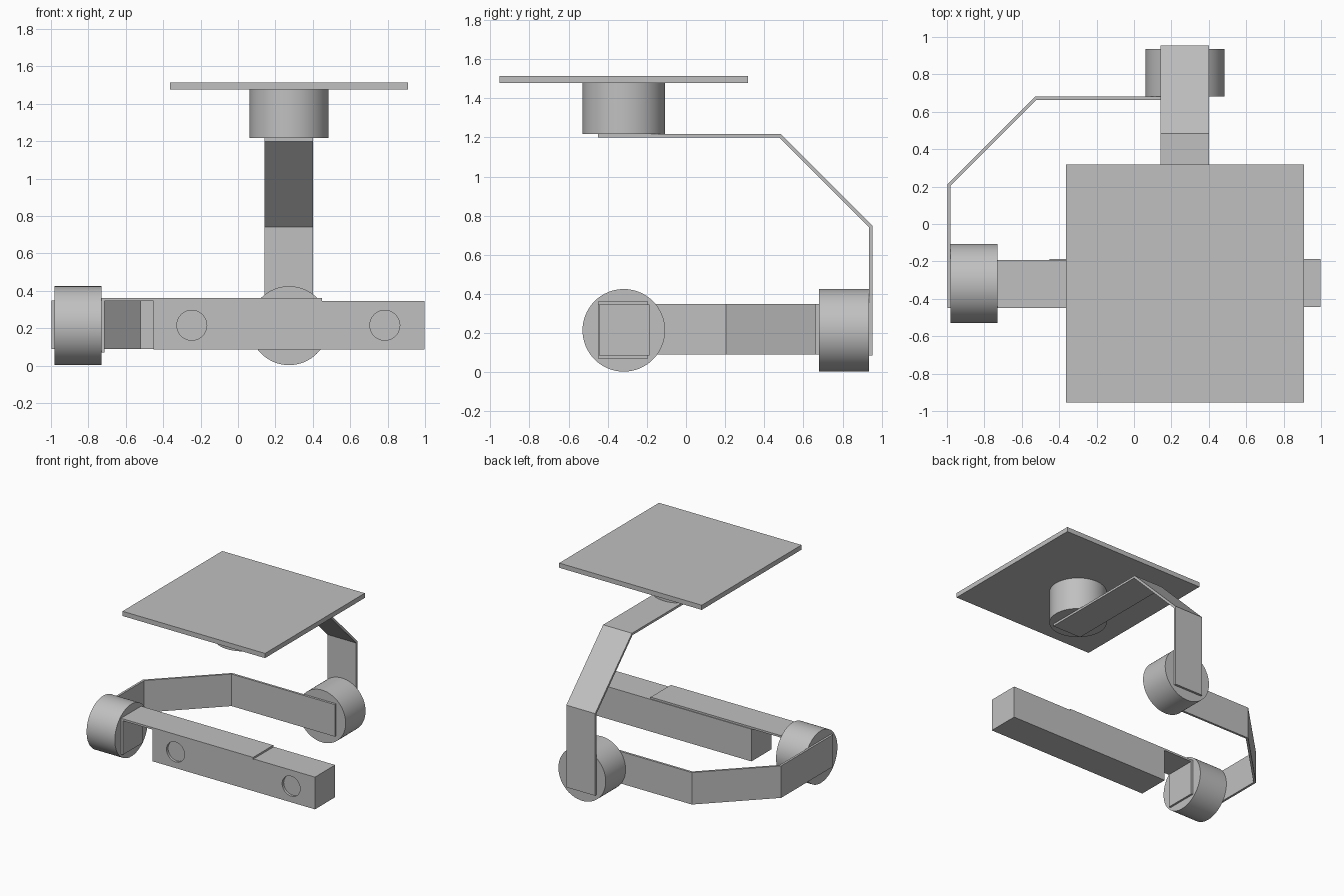
import bpy, bmesh, math
from mathutils import Vector, Matrix

cube = bpy.data.objects.get("Cube")
if cube:
    bpy.data.objects.remove(cube, do_unlink=True)

grey = bpy.data.materials.new("plain grey")
grey.use_nodes = True
COLOUR = (0.53, 0.53, 0.53, 1)
grey.diffuse_color = COLOUR
grey.node_tree.nodes["Principled BSDF"].inputs["Base Color"].default_value = COLOUR


def finish(name, bm):
    bmesh.ops.recalc_face_normals(bm, faces=bm.faces)
    mesh = bpy.data.meshes.new(name)
    bm.to_mesh(mesh)
    bm.free()
    mesh.materials.append(grey)
    obj = bpy.data.objects.new(name, mesh)
    bpy.context.collection.objects.link(obj)
    return obj


def box(name, low, high):
    low, high = Vector(low), Vector(high)
    bm = bmesh.new()
    bmesh.ops.create_cube(bm, size=1)
    bmesh.ops.scale(bm, vec=high - low, verts=bm.verts)
    bmesh.ops.translate(bm, vec=(low + high) / 2, verts=bm.verts)
    return finish(name, bm)


def cylinder(name, centre, radius, depth, axis):
    turn = Vector((0, 0, 1)).rotation_difference(Vector(axis)).to_matrix().to_4x4()
    bm = bmesh.new()
    bmesh.ops.create_cone(bm, cap_ends=True, segments=64, radius1=radius, radius2=radius,
                          depth=depth, matrix=Matrix.Translation(centre) @ turn)
    obj = finish(name, bm)
    bpy.ops.object.select_all(action="DESELECT")
    obj.select_set(True)
    bpy.context.view_layer.objects.active = obj
    bpy.ops.object.shade_smooth_by_angle(angle=math.radians(30))
    return obj


def bent_strip(name, path, thickness, place, start, width):
    """Flat bar following an outer path, mitred at the bends, thickened to the right."""
    pts = [Vector(p) for p in path]
    normals = []
    for a, b in zip(pts, pts[1:]):
        d = (b - a).normalized()
        normals.append(Vector((d.y, -d.x)))
    inner = []
    for i, p in enumerate(pts):
        before, after = normals[max(i - 1, 0)], normals[min(i, len(normals) - 1)]
        inner.append(p + (before + after) * thickness / (1 + before.dot(after)))
    bm = bmesh.new()
    face = bm.faces.new([bm.verts.new(place(p, start)) for p in pts + inner[::-1]])
    result = bmesh.ops.extrude_face_region(bm, geom=[face])
    shift = place(Vector((0, 0)), width) - place(Vector((0, 0)), 0)
    bmesh.ops.translate(bm, vec=shift,
                        verts=[v for v in result["geom"] if isinstance(v, bmesh.types.BMVert)])
    return finish(name, bm)


CX, CY, CZ, R = 0.273, -0.318, 0.214, 0.211   # shared motor axes and radius

# Mounting plate and the three motors
box("mounting_plate", (CX - 0.636, CY - 0.636, 1.477), (CX + 0.636, CY + 0.636, 1.515))
cylinder("yaw_motor", (CX, CY, 1.347), R, 0.261, (0, 0, 1))
cylinder("roll_motor", (CX, 0.808, CZ), R, 0.254, (0, 1, 0))
cylinder("pitch_motor", (-0.855, CY, CZ), R, 0.252, (1, 0, 0))

# Bent arms linking the motors
bent_strip("yaw_arm", [(-0.45, 1.217), (0.485, 1.217), (0.954, 0.748), (0.954, 0.085)],
           0.018, lambda p, w: Vector((w, p.x, p.y)), 0.143, 0.257)
bent_strip("roll_arm", [(-0.998, -0.45), (-0.998, 0.212), (-0.529, 0.681), (0.4, 0.681)],
           0.018, lambda p, w: Vector((p.x, p.y, w)), 0.09, 0.258)
bent_strip("pitch_arm", [(-0.729, 0.07), (-0.729, 0.361), (0.45, 0.361)],
           0.016, lambda p, w: Vector((p.x, w, p.y)), -0.45, 0.257)

# Camera bar with two shallow round recesses
bar = box("camera_bar", (-0.453, -0.444, 0.086), (0.998, -0.187, 0.346))
for x in (-0.247, 0.785):
    cutter = cylinder("lens_cutter", (x, -0.444, CZ + 0.002), 0.08, 0.04, (0, 1, 0))
    cutter.hide_render = True
    cut = bar.modifiers.new("lens_recess", "BOOLEAN")
    cut.operation, cut.object, cut.solver = "DIFFERENCE", cutter, "EXACT"
    bpy.context.view_layer.objects.active = bar
    bpy.ops.object.modifier_apply(modifier=cut.name)
    bpy.data.objects.remove(cutter, do_unlink=True)
for poly in bar.data.polygons:
    poly.use_smooth = False
